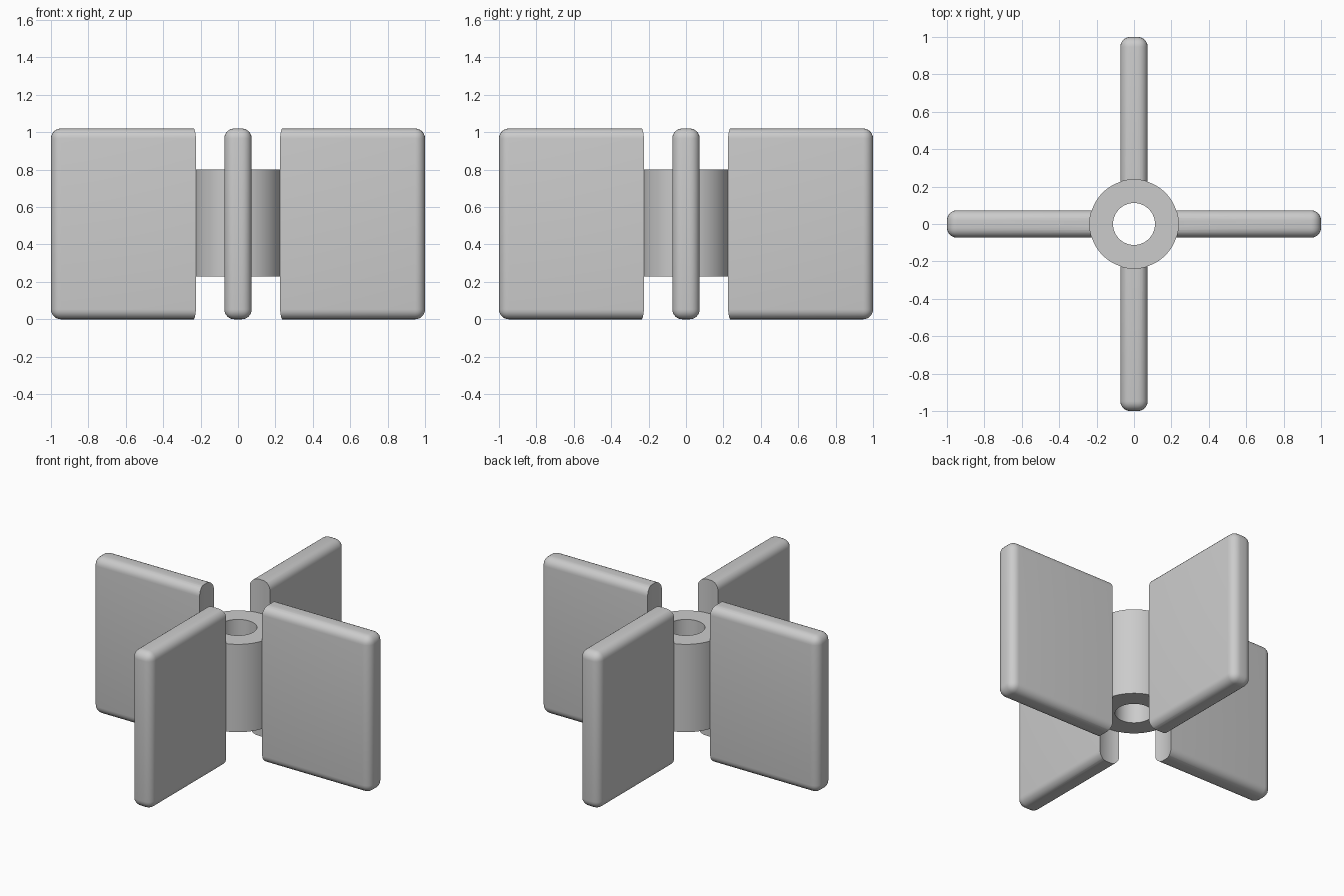
import bpy
import bmesh
from math import pi, radians
from mathutils import Matrix

cube = bpy.data.objects.get("Cube")
if cube:
    bpy.data.objects.remove(cube, do_unlink=True)

HUB_R, HOLE_R = 0.237, 0.112
HUB_LOW, HUB_HIGH = 0.228, 0.80
HEIGHT, THICK, ROUND = 1.02, 0.146, 0.053
INNER = 0.1
SIDES = 96

grey = bpy.data.materials.new("grey")
grey.use_nodes = True
colour = (0.6, 0.6, 0.6, 1)
grey.diffuse_color = colour
grey.node_tree.nodes["Principled BSDF"].inputs["Base Color"].default_value = colour


def make_object(name, bm):
    mesh = bpy.data.meshes.new(name)
    bmesh.ops.recalc_face_normals(bm, faces=bm.faces)
    bm.to_mesh(mesh)
    bm.free()
    mesh.materials.append(grey)
    obj = bpy.data.objects.new(name, mesh)
    bpy.context.collection.objects.link(obj)
    return obj


def smooth(obj):
    bpy.ops.object.select_all(action="DESELECT")
    obj.select_set(True)
    bpy.context.view_layer.objects.active = obj
    bpy.ops.object.shade_smooth_by_angle(angle=radians(35))


# Hub: a rectangular section spun into a tube
bm = bmesh.new()
section = [(HOLE_R, HUB_LOW), (HUB_R, HUB_LOW), (HUB_R, HUB_HIGH), (HOLE_R, HUB_HIGH)]
verts = [bm.verts.new((r, 0, z)) for r, z in section]
edges = [bm.edges.new((verts[i - 1], verts[i])) for i in range(len(verts))]
bmesh.ops.spin(bm, geom=verts + edges, cent=(0, 0, 0), axis=(0, 0, 1),
               angle=2 * pi, steps=SIDES, use_merge=True)
bmesh.ops.remove_doubles(bm, verts=bm.verts, dist=0.0001)
smooth(make_object("hub", bm))

# Hidden cutter that hollows the inner ends of the paddles
bm = bmesh.new()
bmesh.ops.create_cone(bm, cap_ends=True, segments=SIDES, radius1=HUB_R, radius2=HUB_R,
                      depth=2 * HEIGHT, matrix=Matrix.Translation((0, 0, HEIGHT / 2)))
cutter = make_object("paddle_cutter", bm)
cutter.hide_render = True

# Four rounded paddles around the hub
names = ["left_paddle", "back_paddle", "right_paddle", "front_paddle"]
for i, name in enumerate(names):
    bm = bmesh.new()
    place = Matrix.Translation(((1 + INNER) / 2, 0, HEIGHT / 2))
    size = Matrix.Diagonal((1 - INNER, THICK, HEIGHT, 1))
    bmesh.ops.create_cube(bm, size=1, matrix=place @ size)
    bmesh.ops.bevel(bm, geom=bm.edges[:], offset=ROUND, segments=6, profile=0.5,
                    affect="EDGES", clamp_overlap=True)
    bmesh.ops.rotate(bm, verts=bm.verts, matrix=Matrix.Rotation(i * pi / 2, 3, "Z"))
    paddle = make_object(name, bm)
    cut = paddle.modifiers.new("hollow_end", "BOOLEAN")
    cut.operation = "DIFFERENCE"
    cut.solver = "EXACT"
    cut.object = cutter
    bpy.context.view_layer.objects.active = paddle
    bpy.ops.object.modifier_apply(modifier=cut.name)
    smooth(paddle)

bpy.data.objects.remove(cutter, do_unlink=True)
